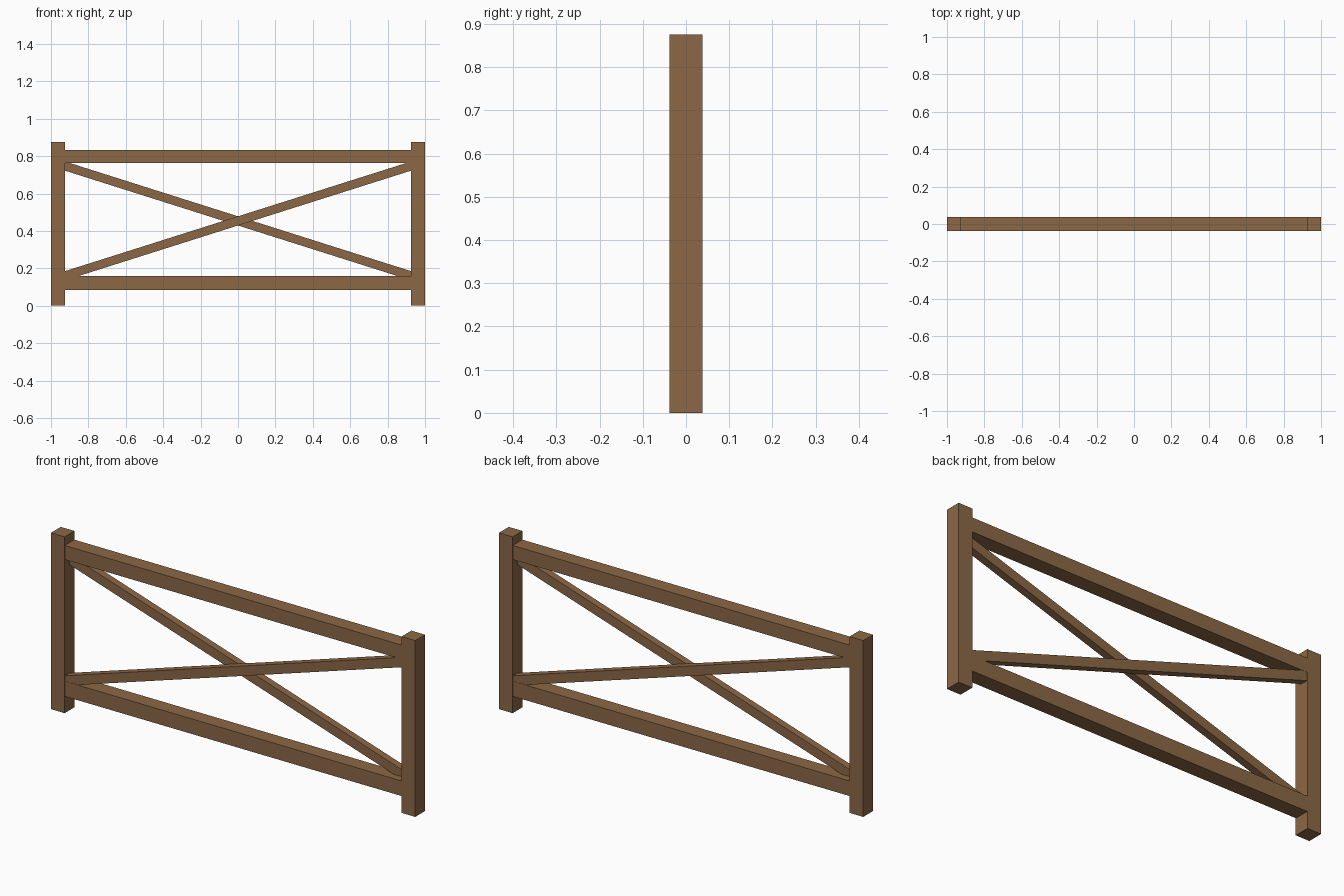
import bpy
import bmesh

if "Cube" in bpy.data.objects:
    bpy.data.objects.remove(bpy.data.objects["Cube"])

wood = bpy.data.materials.new("brown wood")
wood.diffuse_color = (0.262, 0.138, 0.061, 1)
wood.use_nodes = True
wood.node_tree.nodes["Principled BSDF"].inputs["Base Color"].default_value = wood.diffuse_color

INNER = 0.925               # inner face of the posts
RAIL_LOW, RAIL_HIGH = 0.158, 0.762   # opening between the rails


def prism(name, profile, y0, y1):
    """Extrude an (x, z) outline along y."""
    bm = bmesh.new()
    face = bm.faces.new([bm.verts.new((x, y0, z)) for x, z in profile])
    new = bmesh.ops.extrude_face_region(bm, geom=[face])["geom"]
    verts = [g for g in new if isinstance(g, bmesh.types.BMVert)]
    bmesh.ops.translate(bm, verts=verts, vec=(0, y1 - y0, 0))
    bmesh.ops.recalc_face_normals(bm, faces=bm.faces)
    mesh = bpy.data.meshes.new(name)
    bm.to_mesh(mesh)
    bm.free()
    mesh.materials.append(wood)
    obj = bpy.data.objects.new(name, mesh)
    bpy.context.collection.objects.link(obj)
    return obj


def beam(name, x0, x1, z0, z1, half_depth):
    return prism(name, [(x0, z0), (x1, z0), (x1, z1), (x0, z1)],
                 -half_depth, half_depth)


# Square end posts
beam("left_post", -1, -INNER, 0, 0.875, 0.0385)
beam("right_post", INNER, 1, 0, 0.875, 0.0385)

# Horizontal rails
beam("bottom_rail", -INNER, INNER, 0.083, RAIL_LOW, 0.0375)
beam("top_rail", -INNER, INNER, RAIL_HIGH, 0.832, 0.0375)

# Crossed braces, trimmed to fit the corners; one in front, one behind
brace = [(-INNER, RAIL_LOW), (-0.855, RAIL_LOW), (INNER, 0.722),
         (INNER, RAIL_HIGH), (0.896, RAIL_HIGH), (-INNER, 0.185)]
prism("front_brace", brace, -0.0365, 0)
prism("back_brace", [(-x, z) for x, z in brace], 0, 0.0365)
